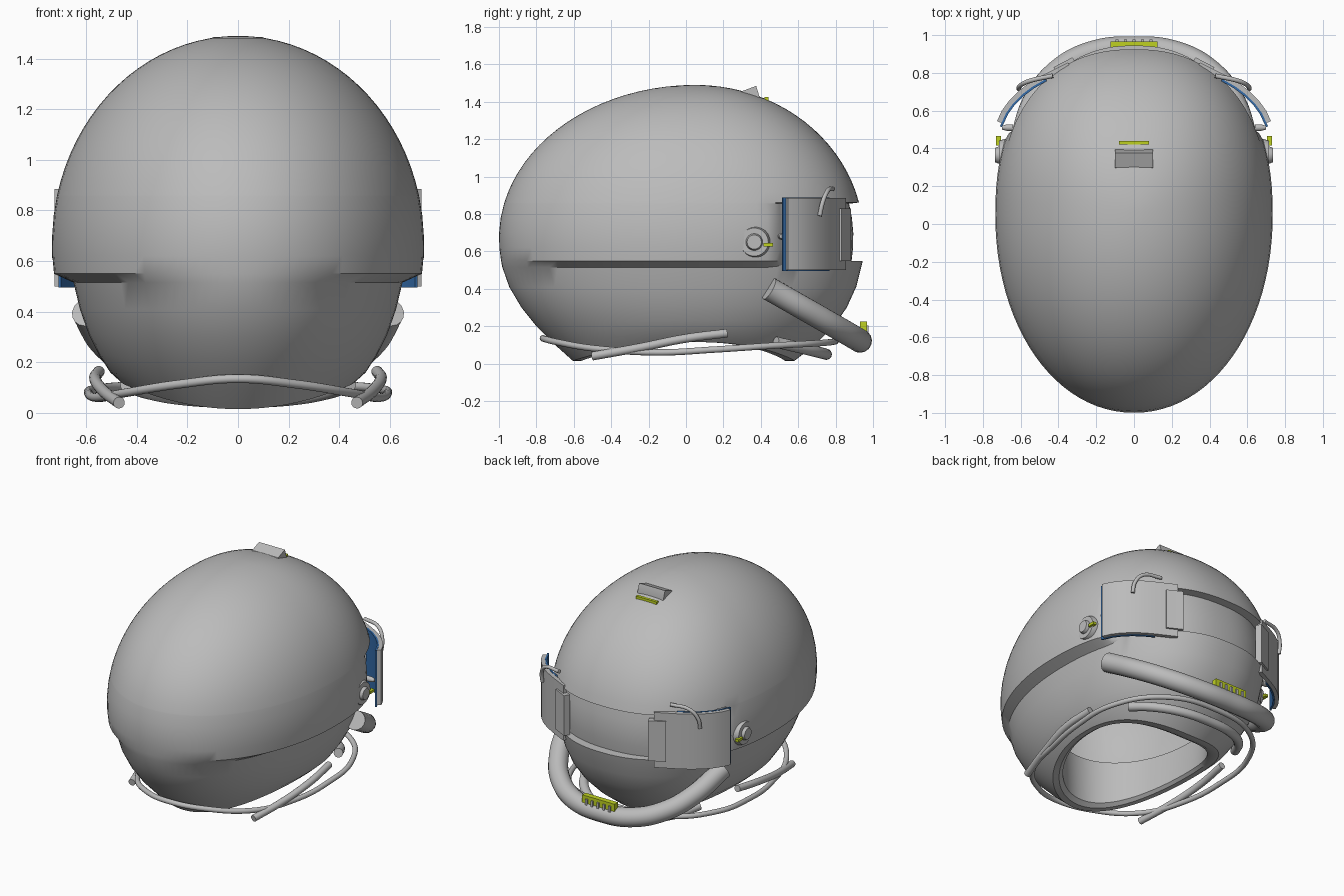
import bpy, bmesh, math
from mathutils import Vector

if "Cube" in bpy.data.objects:
    bpy.data.objects.remove(bpy.data.objects["Cube"])


def material(name, rgb):
    m = bpy.data.materials.new(name)
    m.diffuse_color = (*rgb, 1)
    m.use_nodes = True
    m.node_tree.nodes["Principled BSDF"].inputs["Base Color"].default_value = m.diffuse_color
    return m


GRAY = material("matte_gray", (0.5, 0.5, 0.5))
LIME = material("lime", (0.52, 0.64, 0.015))
BLUE = material("blue", (0.035, 0.15, 0.4))


def smooth(ob, angle=35):
    bpy.ops.object.select_all(action='DESELECT')
    ob.select_set(True)
    bpy.context.view_layer.objects.active = ob
    bpy.ops.object.shade_smooth_by_angle(angle=math.radians(angle))


def add_mesh(name, verts, faces, mat):
    me = bpy.data.meshes.new(name)
    me.from_pydata(verts, [], faces)
    bm = bmesh.new()
    bm.from_mesh(me)
    bmesh.ops.recalc_face_normals(bm, faces=bm.faces)
    bm.to_mesh(me)
    bm.free()
    me.materials.append(mat)
    ob = bpy.data.objects.new(name, me)
    bpy.context.collection.objects.link(ob)
    smooth(ob)
    return ob


def loft(name, rings, mat):
    n = len(rings[0])
    verts = [p for r in rings for p in r]
    faces = [(k*n+i, k*n+(i+1) % n, (k+1)*n+(i+1) % n, (k+1)*n+i)
             for k in range(len(rings)-1) for i in range(n)]
    faces += [tuple(range(n)), tuple(range((len(rings)-1)*n, len(rings)*n))]
    return add_mesh(name, verts, faces, mat)


def box(name, x, y, z, mat):
    verts = [(a, b, c) for a in x for b in y for c in z]
    faces = [(0, 1, 3, 2), (4, 6, 7, 5), (0, 4, 5, 1), (2, 3, 7, 6), (0, 2, 6, 4), (1, 5, 7, 3)]
    return add_mesh(name, verts, faces, mat)


def tube(name, pts, r, mat=GRAY, cyclic=False):
    cu = bpy.data.curves.new(name, 'CURVE')
    cu.dimensions = '3D'
    cu.bevel_depth, cu.bevel_resolution = r, 6
    cu.use_fill_caps, cu.resolution_u = True, 12
    sp = cu.splines.new('BEZIER')
    sp.bezier_points.add(len(pts)-1)
    for bp, p in zip(sp.bezier_points, pts):
        bp.co = p
        bp.handle_left_type = bp.handle_right_type = 'AUTO'
    sp.use_cyclic_u = cyclic
    cu.materials.append(mat)
    ob = bpy.data.objects.new(name, cu)
    bpy.context.collection.objects.link(ob)
    bpy.ops.object.select_all(action='DESELECT')
    ob.select_set(True)
    bpy.context.view_layer.objects.active = ob
    bpy.ops.object.convert(target='MESH')
    smooth(bpy.context.view_layer.objects.active)


def mirrored(half, closed=False):
    # half runs from the centre line outwards, or around to the other centre
    inner = half[1:-1] if closed else half[1:]
    other = [(-x, y, z) for x, y, z in inner]
    return half + other[::-1] if closed else other[::-1] + half


# ---- helmet shell: one continuous skin from inner ceiling to crown
YC, SEG = 0.05, 96


def ring(hw, yf, yb, z, arch=0.0, recess=0.0, back_lift=0.0):
    out = []
    for i in range(SEG):
        a = 2*math.pi*i/SEG
        c, s = math.cos(a), math.sin(a)
        n = 2.3 if s > 0 else 2.05
        u = math.copysign(abs(c)**(2/n), c)
        v = math.copysign(abs(s)**(2/n), s)
        x, y = hw*u, YC + v*((yb-YC) if s > 0 else (YC-yf))
        t = min(1, max(0, (y-0.45)/0.15))
        t = t*t*(3-2*t)
        out.append((x*(1-0.05*t*recess), y-0.055*t*recess, z+arch*u*u+back_lift*t))
    return out


def upper(z, recess=0.0):
    k = math.sqrt(max(0, 1-((z-0.67)/0.82)**2))
    return ring(0.735*k, YC-1.05*k, YC+0.9*k, z, recess=recess)


rings = [ring(0.03, 0.02, 0.08, 1.36), ring(0.4, -0.55, 0.5, 1.2),
         ring(0.58, -0.8, 0.75, 0.8), ring(0.56, -0.75, 0.72, 0.45),
         ring(0.42, -0.54, 0.5, 0.36), ring(0.40, -0.53, 0.49, 0.04, 0.09),
         ring(0.42, -0.56, 0.53, 0.015, 0.1), ring(0.455, -0.605, 0.58, 0.015, 0.1),
         ring(0.505, -0.70, 0.69, 0.10, 0.06), ring(0.55, -0.80, 0.79, 0.20, 0.03),
         ring(0.59, -0.88, 0.86, 0.30, 0.01), ring(0.625, -0.945, 0.91, 0.41),
         ring(0.65, -0.982, 0.945, 0.515, back_lift=0.033)]
rings += [upper(z, 1) for z in (0.55, 0.62, 0.70, 0.78, 0.855)]
rings += [upper(0.67+0.82*math.sin(math.radians(a))) for a in [13.5+4*i for i in range(19)] + [88]]
loft("helmet_shell", rings, GRAY)

# ---- crown vent with its lime bar
vent = [(0.29, 1.44), (0.30, 1.457), (0.375, 1.485), (0.395, 1.42), (0.39, 1.38), (0.30, 1.38)]
loft("crown_vent", [[(x, y, z) for y, z in vent] for x in (-0.1, 0.1)], GRAY)
box("crown_bar", (-0.08, 0.08), (0.42, 0.44), (1.38, 1.425), LIME)

# ---- flared side wings at the rear slot
WING = [(0.725, 0.545), (0.70, 0.60), (0.66, 0.655), (0.61, 0.705), (0.55, 0.75),
        (0.48, 0.79), (0.41, 0.825), (0.35, 0.855)]


def plate(name, path, side, near, far, z0, z1, mat):
    # curved upright plate between two inward offsets of the path
    rows = []
    for i, p in enumerate(path):
        a, b = Vector(path[max(i-1, 0)]), Vector(path[min(i+1, len(path)-1)])
        d = (b-a).normalized()
        inward = Vector((-d.y, d.x)) * (1 if -d.y < 0 else -1)
        q0, q1 = Vector(p)+inward*near, Vector(p)+inward*far
        rows.append([(side*q0.x, q0.y, z0), (side*q0.x, q0.y, z1),
                     (side*q1.x, q1.y, z1), (side*q1.x, q1.y, z0)])
    return loft(name, rows, mat)


def disc(name, side, x0, x1, r0, r1, y, z, mat):
    def circle(x, r):
        return [(side*x, y+r*math.cos(t*math.pi/16), z+r*math.sin(t*math.pi/16)) for t in range(32)]
    return loft(name, [circle(x0, r0), circle((x0+x1)/2, r0), circle(x1, r1)], mat)


for side, tag in ((1, "right"), (-1, "left")):
    plate("wing_" + tag, WING, side, 0.0, 0.028, 0.50, 0.885, GRAY)
    lining = [(0.733, 0.53)] + WING[:6]
    plate("wing_lining_" + tag, lining, side, 0.026, 0.038, 0.495, 0.887, BLUE)
    plate("wing_clasp_" + tag, [(0.42, 0.82), (0.375, 0.843), (0.32, 0.872)],
          side, -0.012, 0.03, 0.55, 0.83, GRAY)
    # cable arching over the wing
    tube("wing_cable_" + tag, [(side*x, y, z) for x, y, z in
         ((0.61, 0.715, 0.79), (0.605, 0.73, 0.86), (0.56, 0.755, 0.92), (0.43, 0.785, 0.935))], 0.012)
    # side dial with lime pointer and a rivet
    disc("dial_base_" + tag, side, 0.66, 0.715, 0.085, 0.075, 0.365, 0.65, GRAY)
    disc("dial_cap_" + tag, side, 0.70, 0.735, 0.045, 0.038, 0.365, 0.65, GRAY)
    box("dial_pointer_" + tag, sorted((side*0.705, side*0.73)), (0.415, 0.465), (0.627, 0.645), LIME)
    disc("rivet_" + tag, side, 0.64, 0.70, 0.018, 0.01, 0.51, 0.68, GRAY)
    # short hose along the lower side
    tube("side_hose_" + tag, [(side*x, y, z) for x, y, z in
         ((0.47, -0.50, 0.04), (0.53, -0.25, 0.085), (0.565, 0.0, 0.135), (0.55, 0.22, 0.163))], 0.023)

# ---- thick rear bumper tube
tube("rear_bumper", mirrored([(0, 0.93, 0.122), (0.22, 0.905, 0.137), (0.40, 0.81, 0.192),
                              (0.52, 0.66, 0.278), (0.595, 0.445, 0.40)]), 0.064)
box("bumper_bar", (-0.125, 0.125), (0.93, 0.967), (0.165, 0.225), LIME)
for i in range(5):
    x = -0.09 + 0.045*i
    box("bumper_tooth_%d" % i, (x-0.008, x+0.008), (0.94, 0.977), (0.165, 0.205), GRAY)

# ---- neck cable loop and rear neck hose
tube("neck_loop", mirrored([(0, -0.765, 0.135), (0.22, -0.69, 0.115), (0.44, -0.48, 0.08),
                            (0.55, -0.15, 0.06), (0.59, 0.15, 0.075), (0.56, 0.45, 0.095),
                            (0.36, 0.72, 0.11), (0, 0.80, 0.12)], True), 0.017, cyclic=True)
tube("rear_neck_hose", mirrored([(0, 0.75, 0.05), (0.2, 0.72, 0.058), (0.36, 0.61, 0.085),
                                 (0.44, 0.48, 0.115)]), 0.03)
